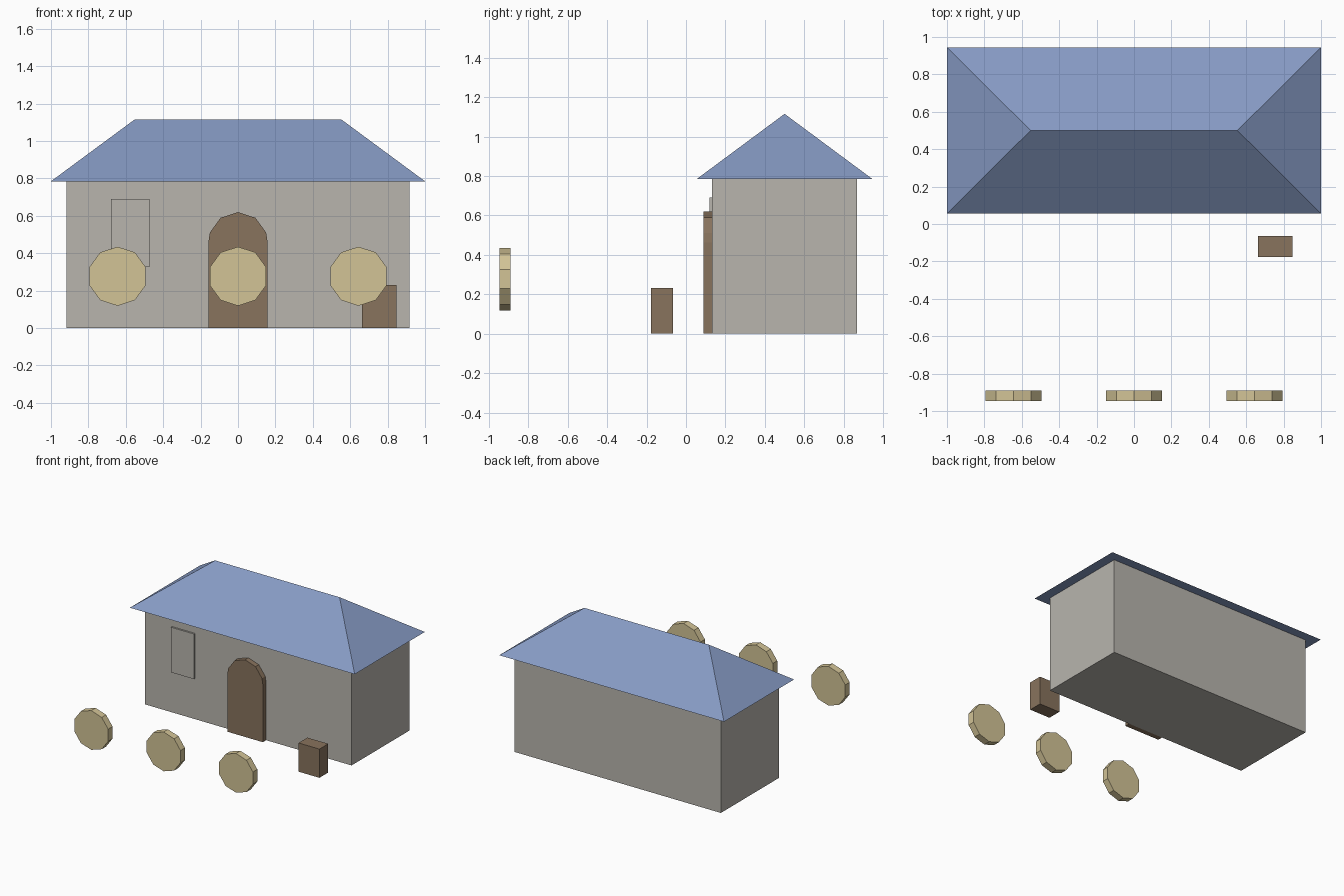
import bpy, bmesh, math

if "Cube" in bpy.data.objects:
    bpy.data.objects.remove(bpy.data.objects["Cube"])


def material(name, rgb):
    """Flat material from 0-255 sRGB values, stored as linear."""
    m = bpy.data.materials.new(name)
    lin = [((c / 255 + 0.055) / 1.055) ** 2.4 for c in rgb]
    m.diffuse_color = (*lin, 1)
    m.use_nodes = True
    m.node_tree.nodes["Principled BSDF"].inputs["Base Color"].default_value = m.diffuse_color
    return m


stone = material("grey plaster", (184, 181, 174))
blue = material("blue roof", (134, 154, 195))
wood = material("brown wood", (136, 115, 93))
straw = material("pale straw", (210, 195, 150))


def finish(name, bm, mat):
    bmesh.ops.recalc_face_normals(bm, faces=bm.faces)
    mesh = bpy.data.meshes.new(name)
    bm.to_mesh(mesh)
    bm.free()
    mesh.materials.append(mat)
    ob = bpy.data.objects.new(name, mesh)
    bpy.context.collection.objects.link(ob)
    return ob


def extrude_profile(name, points, y0, y1, mat):
    """Extrude a front (x, z) outline from y0 to y1."""
    bm = bmesh.new()
    face = bm.faces.new([bm.verts.new((x, y0, z)) for x, z in points])
    ext = bmesh.ops.extrude_face_region(bm, geom=[face])
    moved = [g for g in ext["geom"] if isinstance(g, bmesh.types.BMVert)]
    bmesh.ops.translate(bm, verts=moved, vec=(0, y1 - y0, 0))
    return finish(name, bm, mat)


def box(name, x0, x1, y0, y1, z0, z1, mat):
    return extrude_profile(name, [(x0, z0), (x1, z0), (x1, z1), (x0, z1)], y0, y1, mat)


def decagon(cx, cz, r, steps):
    """Points of a ten-sided ring, step 0 at the top, going clockwise."""
    return [(cx + r * math.sin(math.radians(36 * i)),
             cz + r * math.cos(math.radians(36 * i))) for i in steps]


# House body
box("walls", -0.918, 0.918, 0.132, 0.868, 0, 0.785, stone)

# Hipped roof: closed box whose top is pinched into a ridge
bm = bmesh.new()
eave = [bm.verts.new((x, y, 0.785)) for x, y in
        ((-1, 0.055), (1, 0.055), (1, 0.945), (-1, 0.945))]
left, right = [bm.verts.new((x, 0.5, 1.115)) for x in (-0.553, 0.553)]
a, b, c, d = eave
for f in ((a, b, right, left), (c, d, left, right), (b, c, right), (d, a, left), (d, c, b, a)):
    bm.faces.new(f)
finish("hipped_roof", bm, blue)

# Door with a faceted arch
R = 0.158
arch = decagon(0, 0.462, R, range(2, -3, -1))
extrude_profile("arched_door", [(-R, 0), (R, 0), (R, 0.462)] + arch + [(-R, 0.462)],
                0.09, 0.14, wood)

# Window panel
box("window_panel", -0.68, -0.474, 0.118, 0.14, 0.327, 0.69, stone)

# Crate beside the door
box("crate", 0.663, 0.848, -0.177, -0.065, 0, 0.231, wood)

# Row of three round targets
for label, x in (("left", -0.644), ("middle", 0), ("right", 0.644)):
    extrude_profile(label + "_round_target", decagon(x, 0.277, R, range(10)),
                    -0.945, -0.889, straw)
